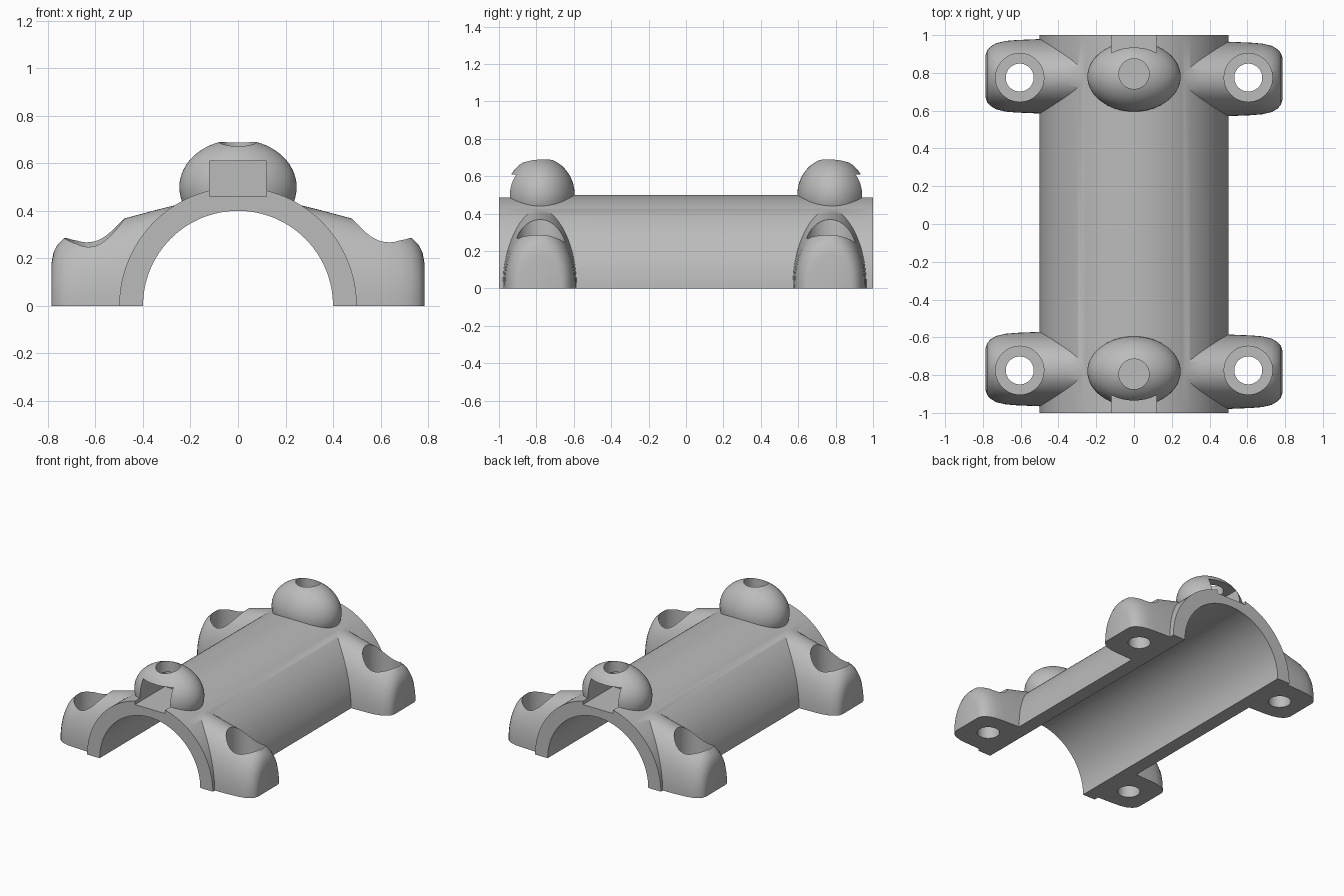
import bpy, bmesh, math
from mathutils import Matrix

if "Cube" in bpy.data.objects:
    bpy.data.objects.remove(bpy.data.objects["Cube"], do_unlink=True)

grey = bpy.data.materials.new("plain grey")
grey.use_nodes = True
colour = (0.5, 0.5, 0.5, 1)
grey.diffuse_color = colour
grey.node_tree.nodes["Principled BSDF"].inputs["Base Color"].default_value = colour


def make(name, bm):
    bmesh.ops.recalc_face_normals(bm, faces=bm.faces)
    mesh = bpy.data.meshes.new(name)
    bm.to_mesh(mesh)
    bm.free()
    mesh.materials.append(grey)
    obj = bpy.data.objects.new(name, mesh)
    bpy.context.collection.objects.link(obj)
    return obj


def box(name, low, high):
    bm = bmesh.new()
    bmesh.ops.create_cube(bm, size=1)
    for v in bm.verts:
        v.co = [l + (c + 0.5) * (h - l) for c, l, h in zip(v.co, low, high)]
    return make(name, bm)


def cylinder(name, radius, length, centre, along_y=False, sides=48):
    bm = bmesh.new()
    turn = Matrix.Rotation(math.pi / 2, 4, 'X') if along_y else Matrix()
    bmesh.ops.create_cone(bm, cap_ends=True, segments=sides, radius1=radius,
                          radius2=radius, depth=length,
                          matrix=Matrix.Translation(centre) @ turn)
    return make(name, bm)


def post(name, x, y, radius, low, high):
    return cylinder(name, radius, high - low, (x, y, (low + high) / 2))


def dome(name, y):
    bm = bmesh.new()
    bmesh.ops.create_uvsphere(bm, u_segments=64, v_segments=32, radius=1)
    bm.transform(Matrix.Translation((0, y, 0.5)) @ Matrix.Diagonal((0.247, 0.185, 0.2, 1)))
    return make(name, bm)


# Lug sections running outward: distance from centre, half width, height
SECTIONS = [(0.2, 0.2, 0.44), (0.35, 0.2, 0.402), (0.5, 0.197, 0.362), (0.62, 0.192, 0.33),
            (0.68, 0.187, 0.312), (0.73, 0.175, 0.288), (0.76, 0.157, 0.258),
            (0.777, 0.138, 0.225), (0.785, 0.115, 0.18)]


def lug(name, side, y):
    bm = bmesh.new()
    rings = []
    steps = 40
    for x, width, height in SECTIONS:
        ring = [bm.verts.new((side * x, y - width, -0.1))]
        for i in range(steps + 1):
            a = math.pi * i / steps
            c, s = math.cos(a), max(math.sin(a), 0)
            ring.append(bm.verts.new((side * x,
                                      y - width * math.copysign(abs(c) ** 0.92, c),
                                      height * s ** 0.92)))
        ring.append(bm.verts.new((side * x, y + width, -0.1)))
        rings.append(ring)
    for a, b in zip(rings, rings[1:]):
        for i in range(len(a)):
            j = (i + 1) % len(a)
            bm.faces.new((a[i], a[j], b[j], b[i]))
    bm.faces.new(rings[0])
    bm.faces.new(rings[-1])
    return make(name, bm)


# Half pipe starts as a full cylinder
body = cylinder("half_pipe_clamp", 0.5, 2, (0, 0, 0), True, 128)


def combine(tool, operation):
    mod = body.modifiers.new(tool.name, 'BOOLEAN')
    mod.operation = operation
    mod.solver = 'EXACT'
    mod.object = tool
    bpy.context.view_layer.objects.active = body
    bpy.ops.object.modifier_apply(modifier=mod.name)
    bpy.data.objects.remove(tool, do_unlink=True)


# Domes and bolt lugs
for end in (-1, 1):
    combine(dome("dome", end * 0.78), 'UNION')
    for side in (-1, 1):
        combine(lug("bolt_lug", side, end * 0.775 - side * 0.007), 'UNION')

# Pipe channel and flat underside
combine(cylinder("channel", 0.4, 2.4, (0, 0, 0), True, 128), 'DIFFERENCE')
combine(box("underside", (-2, -2, -2), (2, 2, 0)), 'DIFFERENCE')

# Nut slots, dome holes and counterbored bolt holes
for end in (-1, 1):
    near, far = sorted((end * 0.66, end * 1.1))
    combine(box("nut_slot", (-0.12, near, 0.46), (0.12, far, 0.61)), 'DIFFERENCE')
    combine(post("dome_hole", 0, end * 0.795, 0.08, 0.461, 0.9), 'DIFFERENCE')
    for side in (-1, 1):
        x, y = side * 0.605, end * 0.775
        combine(post("counterbore", x, y, 0.128, 0.1, 0.8), 'DIFFERENCE')
        combine(post("bolt_hole", x, y, 0.074, -0.2, 0.5), 'DIFFERENCE')

bpy.ops.object.select_all(action='DESELECT')
body.select_set(True)
bpy.context.view_layer.objects.active = body
bpy.ops.object.shade_smooth_by_angle(angle=math.radians(30))
